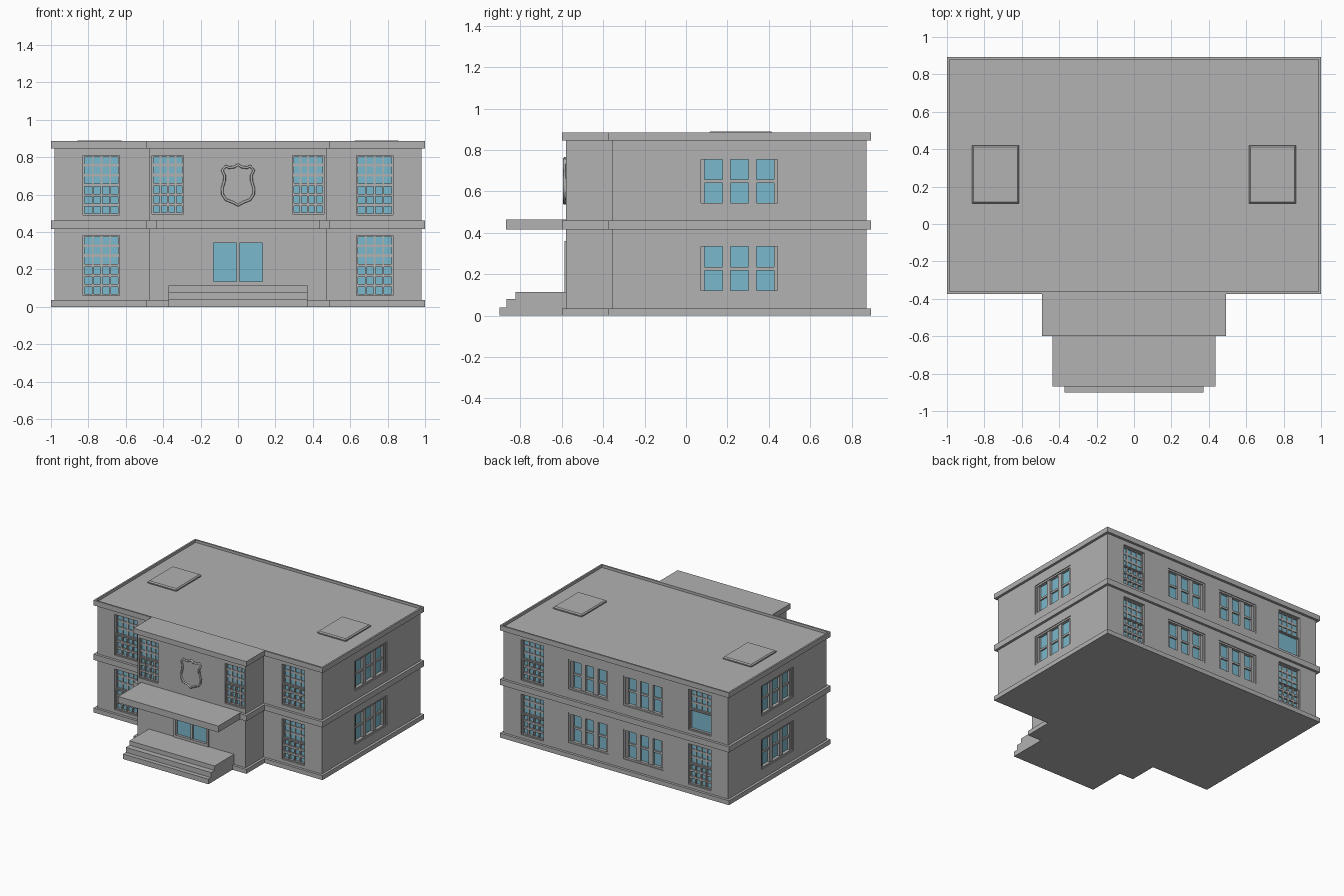
import bpy, bmesh, math
from mathutils import Matrix, Vector

cube = bpy.data.objects.get("Cube")
if cube:
    bpy.data.objects.remove(cube, do_unlink=True)


def material(name, color):
    m = bpy.data.materials.new(name)
    m.use_nodes = True
    m.diffuse_color = color
    m.node_tree.nodes["Principled BSDF"].inputs["Base Color"].default_value = color
    return m


STONE = material("grey stone", (0.445, 0.445, 0.445, 1))
GLASS = material("blue glass", (0.195, 0.479, 0.604, 1))


def finish(name, bm):
    bmesh.ops.recalc_face_normals(bm, faces=bm.faces)
    me = bpy.data.meshes.new(name)
    bm.to_mesh(me)
    bm.free()
    me.materials.append(STONE)
    me.materials.append(GLASS)
    ob = bpy.data.objects.new(name, me)
    bpy.context.collection.objects.link(ob)
    return ob


def add_box(bm, x0, x1, y0, y1, z0, z1, mat=0, place=Matrix()):
    m = place @ Matrix.Translation(((x0 + x1) / 2, (y0 + y1) / 2, (z0 + z1) / 2))
    m = m @ Matrix.Diagonal((x1 - x0, y1 - y0, z1 - z0, 1))
    verts = bmesh.ops.create_cube(bm, size=1, matrix=m)["verts"]
    for f in {f for v in verts for f in v.link_faces}:
        f.material_index = mat


def box(name, *dims):
    bm = bmesh.new()
    add_box(bm, *dims)
    return finish(name, bm)


def prism(name, points, direction):
    bm = bmesh.new()
    face = bm.faces.new([bm.verts.new(p) for p in points])
    ext = bmesh.ops.extrude_face_region(bm, geom=[face], use_keep_orig=True)["geom"]
    bmesh.ops.translate(bm, vec=direction,
                        verts=[g for g in ext if isinstance(g, bmesh.types.BMVert)])
    return finish(name, bm)


# Building footprint: main block with a projecting entrance block
SIDE, BACK, FRONT = 0.98, 0.873, 0.355
ENTRY_X, ENTRY_Y = 0.473, 0.58


def storey(name, grow, z0, z1):
    s, e = SIDE + grow, ENTRY_X + grow
    b, f, p = BACK + grow, -FRONT - grow, -ENTRY_Y - grow
    plan = [(-s, b), (-s, f), (-e, f), (-e, p), (e, p), (e, f), (s, f), (s, b)]
    return prism(name, [(x, y, z0) for x, y in plan], (0, 0, z1 - z0))


def cut(target, bm):
    cutter = finish("cutter", bm)
    mod = target.modifiers.new("openings", "BOOLEAN")
    mod.object, mod.solver = cutter, "EXACT"
    deps = bpy.context.evaluated_depsgraph_get()
    target.data = bpy.data.meshes.new_from_object(target.evaluated_get(deps))
    target.modifiers.clear()
    bpy.data.objects.remove(cutter, do_unlink=True)


walls = storey("walls", 0, 0.01, 0.86)
storey("base_band", 0.02, 0, 0.035)
storey("middle_band", 0.02, 0.415, 0.46)
parapet = storey("parapet_and_roof", 0.02, 0.845, 0.885)
roof_cut = bmesh.new()
add_box(roof_cut, -0.987, 0.987, -0.362, 0.88, 0.865, 1)
cut(parapet, roof_cut)

# Window openings are collected here and cut from the walls at the end
openings = bmesh.new()
DEPTH = 0.035


def opening(turn, wall, u, z0, w, h):
    place = Matrix.Rotation(math.radians(turn), 4, "Z") @ Matrix.Translation((u, -wall, z0))
    add_box(openings, -w / 2, w / 2, -0.05, DEPTH, 0, h, 0, place)
    return place


def frame(bm, place, x0, x1, z0, z1, t, y0, y1):
    add_box(bm, x0, x0 + t, y0, y1, z0, z1, 0, place)
    add_box(bm, x1 - t, x1, y0, y1, z0, z1, 0, place)
    add_box(bm, x0 + t, x1 - t, y0, y1, z0, z0 + t, 0, place)
    add_box(bm, x0 + t, x1 - t, y0, y1, z1 - t, z1, 0, place)


def bars(bm, place, x0, x1, z0, z1, cols, rows, tx, tz, y0, y1):
    for i in range(1, cols):
        x = x0 + (x1 - x0) * i / cols
        add_box(bm, x - tx / 2, x + tx / 2, y0, y1, z0, z1, 0, place)
    for j in range(1, rows):
        z = z0 + (z1 - z0) * j / rows
        add_box(bm, x0, x1, y0 + 0.001, y1, z - tz / 2, z + tz / 2, 0, place)


def sash_window(name, turn, wall, u, z0, w=0.195, h=0.32, plain=False):
    place = opening(turn, wall, u, z0, w, h)
    bm = bmesh.new()
    x, mid = w / 2, h / 2
    add_box(bm, -x, x, 0.03, DEPTH, 0, h, 1, place)
    # Upper sash sits behind the lower sash
    for lo, hi, y in ((0, mid, 0.012), (mid, h, 0.02)):
        frame(bm, place, -x, x, lo, hi, 0.008, y, 0.031)
        if lo or not plain:
            bars(bm, place, -x + 0.004, x - 0.004, lo, hi, 4, 3, 0.01, 0.015, y + 0.003, 0.031)
    finish(name, bm)


def triple_window(name, turn, wall, u, z0, w, h=0.238):
    place = opening(turn, wall, u, z0, w, h)
    bm = bmesh.new()
    x = w / 2
    add_box(bm, -x, x, 0.03, DEPTH, 0, h, 1, place)
    frame(bm, place, -x, x, 0, h, 0.013, 0.006, 0.031)
    bars(bm, place, -x + 0.01, x - 0.01, 0.01, h - 0.01, 3, 1, 0.038, 0.01, 0.012, 0.031)
    bars(bm, place, -x + 0.01, x - 0.01, 0.01, h - 0.01, 1, 2, 0.01, 0.016, 0.018, 0.031)
    for s in (-1, 1):
        e = s * (x - 0.021)
        add_box(bm, e - 0.009, e + 0.009, 0.014, 0.031, 0.01, h - 0.01, 0, place)
    finish(name, bm)


for level, tall_z, wide_z in (("lower", 0.06, 0.108), ("upper", 0.49, 0.53)):
    for s, side in ((-1, "right"), (1, "left")):
        tag = f"{level}_{side}"
        sash_window(f"front_window_{tag}", 0, FRONT, s * 0.73, tall_z)
        sash_window(f"back_window_{tag}", 180, BACK, -s * 0.73, tall_z,
                    plain=(tag == "upper_right"))
        triple_window(f"back_wide_window_{tag}", 180, BACK, -s * 0.24, wide_z, 0.35)
        triple_window(f"side_window_{tag}", s * 90, SIDE, s * 0.258, wide_z, 0.395)
        if level == "upper":
            sash_window(f"entry_window_{side}", 0, ENTRY_Y, s * 0.375, 0.495, 0.168, 0.315)

# Double glass door in a raised frame
place = opening(0, ENTRY_Y, 0, 0.115, 0.29, 0.24)
bm = bmesh.new()
add_box(bm, -0.145, 0.145, 0.012, DEPTH, 0, 0.24, 1, place)
frame(bm, place, -0.152, 0.152, 0, 0.245, 0.02, -0.008, 0.013)
add_box(bm, -0.008, 0.008, 0, 0.013, 0.01, 0.23, 0, place)
finish("entrance_door", bm)
cut(walls, openings)

# Entrance canopy and steps
box("entrance_canopy", -0.437, 0.437, -0.87, -0.57, 0.415, 0.465)
steps = [(-0.57, 0), (-0.9, 0), (-0.9, 0.04), (-0.867, 0.04), (-0.867, 0.08),
         (-0.823, 0.08), (-0.823, 0.115), (-0.57, 0.115)]
prism("entrance_steps", [(-0.372, y, z) for y, z in steps], (0.744, 0, 0))

# Roof hatches: a kerb with a lid that tapers to its top
for s, side in ((-1, "right"), (1, "left")):
    x = s * 0.74
    box(f"hatch_kerb_{side}", x - 0.115, x + 0.115, 0.12, 0.41, 0.86, 0.875)
    bm = bmesh.new()
    add_box(bm, x - 0.125, x + 0.125, 0.11, 0.42, 0.872, 0.889)
    top = [e for e in bm.edges if all(v.co.z > 0.88 for v in e.verts)]
    bmesh.ops.bevel(bm, geom=top, offset=0.008, segments=1, affect="EDGES")
    finish(f"hatch_lid_{side}", bm)

# Shield emblem with a raised rounded rim
half = [(0, 0.765), (0.022, 0.752), (0.05, 0.749), (0.07, 0.757), (0.09, 0.733), (0.076, 0.705),
        (0.077, 0.675), (0.09, 0.632), (0.088, 0.598), (0.068, 0.568), (0.03, 0.554), (0, 0.537)]
outline = half + [(-x, z) for x, z in half[-2:0:-1]]
shield = prism("shield_emblem", [(x, -ENTRY_Y - 0.006, z) for x, z in outline], (0, 0.01, 0))
rim = bpy.data.curves.new("shield_rim", "CURVE")
rim.dimensions = "3D"
rim.bevel_depth, rim.bevel_resolution = 0.007, 2
spline = rim.splines.new("POLY")
spline.points.add(len(outline) - 1)
for p, (x, z) in zip(spline.points, outline):
    p.co = (x * 0.94, -ENTRY_Y - 0.007, 0.65 + (z - 0.65) * 0.95, 1)
spline.use_cyclic_u = True
rim.materials.append(STONE)
bpy.context.collection.objects.link(bpy.data.objects.new("shield_rim", rim))
